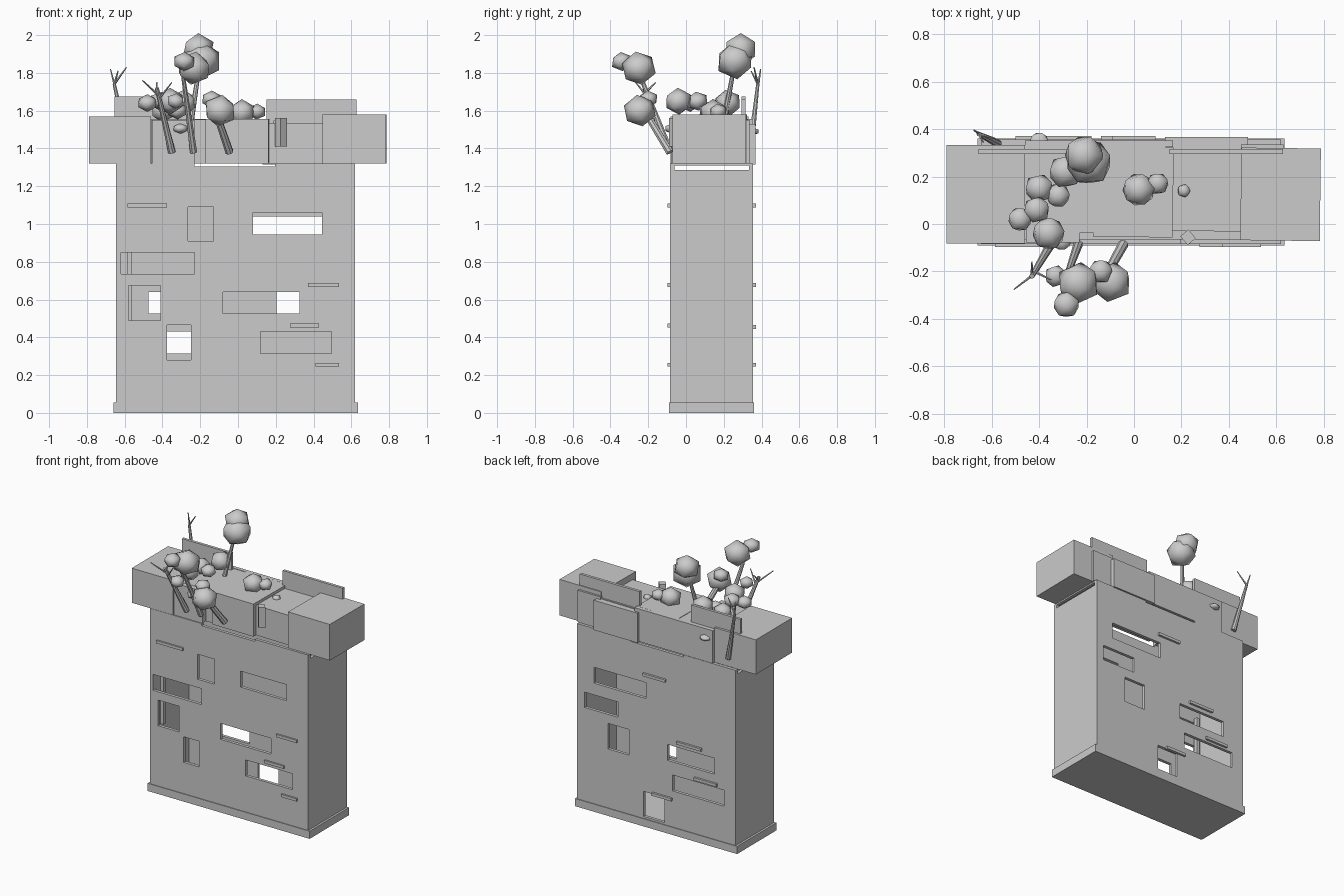
import bpy, bmesh, math
from mathutils import Vector

grey = bpy.data.materials.new("plain_grey")
grey.diffuse_color = (0.6, 0.6, 0.6, 1)


def finish(name, bm, smooth=False):
    mesh = bpy.data.meshes.new(name)
    bm.to_mesh(mesh)
    bm.free()
    for p in mesh.polygons:
        p.use_smooth = smooth
    mesh.materials.append(grey)
    ob = bpy.data.objects.new(name, mesh)
    bpy.context.collection.objects.link(ob)
    return ob


def box(name, x0, x1, y0, y1, z0, z1, turn=0):
    bm = bmesh.new()
    bmesh.ops.create_cube(bm, size=1)
    bmesh.ops.scale(bm, vec=(x1 - x0, y1 - y0, z1 - z0), verts=bm.verts)
    ob = finish(name, bm)
    ob.location = ((x0 + x1) / 2, (y0 + y1) / 2, (z0 + z1) / 2)
    ob.rotation_euler.z = math.radians(turn)
    return ob


def wall(name, place, u0, u1, z0, z1, holes, inward):
    """Sheet with rectangular holes (u0, u1, z0, z1), thickened inward."""
    us = sorted({u0, u1} | {v for h in holes for v in h[:2]})
    zs = sorted({z0, z1} | {v for h in holes for v in h[2:]})
    bm = bmesh.new()
    for a, b in zip(us, us[1:]):
        for c, d in zip(zs, zs[1:]):
            u, z = (a + b) / 2, (c + d) / 2
            if any(h[0] < u < h[1] and h[2] < z < h[3] for h in holes):
                continue
            bm.faces.new([bm.verts.new(place(p, q)) for p, q in ((a, c), (b, c), (b, d), (a, d))])
    bmesh.ops.remove_doubles(bm, verts=bm.verts, dist=1e-5)
    # thicken by extruding the sheet
    ext = bmesh.ops.extrude_face_region(bm, geom=bm.faces[:], use_keep_orig=True)
    moved = [g for g in ext["geom"] if isinstance(g, bmesh.types.BMVert)]
    bmesh.ops.translate(bm, verts=moved, vec=inward)
    bmesh.ops.recalc_face_normals(bm, faces=bm.faces)
    bmesh.ops.dissolve_limit(bm, angle_limit=0.01, verts=bm.verts, edges=bm.edges)
    return finish(name, bm)


def limb(name, a, b, r0, r1, sides=8):
    a, b = Vector(a), Vector(b)
    bm = bmesh.new()
    bmesh.ops.create_cone(bm, cap_ends=True, segments=sides, radius1=r0, radius2=r1, depth=(b - a).length)
    ob = finish(name, bm)
    ob.location = (a + b) / 2
    ob.rotation_mode = 'QUATERNION'
    ob.rotation_quaternion = (b - a).to_track_quat('Z', 'Y')
    return ob


def ball(name, x, y, z, r, squash=1.0, tilt=0):
    bm = bmesh.new()
    bmesh.ops.create_icosphere(bm, subdivisions=1, radius=r)
    ob = finish(name, bm, True)
    ob.location = (x, y, z)
    ob.scale.z = squash
    ob.rotation_euler = (math.radians(tilt), 0, math.radians(tilt * 3))
    return ob


# hollow tower: four walls with window openings
XL, XR, YF, YB, TOP, T = -0.645, 0.62, -0.085, 0.355, 1.32, 0.022
slot = (-0.23, 0.195, 1.305, TOP)
front_windows = [(-0.265, -0.13, 0.91, 1.09), (0.08, 0.445, 0.945, 1.06),
                 (-0.62, -0.23, 0.735, 0.85), (-0.58, -0.41, 0.49, 0.675),
                 (-0.08, 0.325, 0.525, 0.64), (-0.375, -0.25, 0.28, 0.465),
                 (0.12, 0.495, 0.315, 0.43)]
back_windows = [(0.07, 0.485, 0.925, 1.04), (0.296, 0.56, 0.73, 0.84),
                (0.205, 0.375, 0.48, 0.665), (-0.475, -0.1, 0.525, 0.64),
                (-0.55, -0.14, 0.315, 0.43), (-0.075, 0.09, 0.07, 0.25)]
wall("front_wall", lambda u, z: (u, YF, z), XL, XR, 0.0, TOP, front_windows + [slot], (0, T, 0))
wall("back_wall", lambda u, z: (u, YB, z), XL, XR, 0.0, TOP, back_windows + [slot], (0, -T, 0))
side_slot = (-0.06, 0.335, 1.287, 1.31)
for nm, x, d in (("left_wall", XL, T), ("right_wall", XR, -T)):
    wall(nm, lambda u, z, x=x: (x, u, z), YF, YB, 0.0, TOP, [side_slot], (d, 0, 0))
box("plinth", -0.66, 0.635, -0.09, 0.36, 0, 0.055)
box("window_post", -0.585, -0.56, -0.05, -0.02, 0.49, 0.87)

# thin ledges on both faces
for x0, x1, z in ((-0.585, -0.375, 1.098), (0.37, 0.535, 0.677), (0.275, 0.43, 0.463), (0.41, 0.535, 0.255)):
    box("front_ledge", x0, x1, -0.097, -0.08, z - 0.01, z + 0.01)
for x0, x1, z in ((-0.09, 0.09, 1.098), (-0.376, -0.18, 0.677), (-0.5, -0.32, 0.455), (-0.14, 0.02, 0.255)):
    box("back_ledge", x0, x1, 0.35, 0.37, z - 0.01, z + 0.01)

# stacked blocks of the crown
box("left_block", -0.79, -0.46, -0.083, 0.332, 1.32, 1.57)
box("right_block", 0.45, 0.785, -0.07, 0.32, 1.32, 1.58, -0.7)
box("middle_left_block", -0.46, -0.16, -0.04, 0.33, 1.32, 1.552, 1.5)
box("middle_block", -0.17, 0.165, -0.055, 0.325, 1.32, 1.555, -0.7)
box("middle_right_block", 0.16, 0.455, -0.03, 0.325, 1.32, 1.535, -1)
box("front_panel", -0.455, -0.23, -0.078, -0.03, 1.32, 1.55)
box("turned_plate", 0.205, 0.25, -0.08, -0.032, 1.41, 1.56, 40)

# parapet panels along the back
box("tall_left_panel", -0.655, -0.26, 0.295, 0.315, 1.32, 1.675)
box("tall_right_panel", 0.15, 0.628, 0.295, 0.315, 1.5, 1.66)
box("back_panel_left", -0.46, 0.165, 0.325, 0.352, 1.32, 1.555)
box("back_panel_right", 0.13, 0.48, 0.32, 0.367, 1.315, 1.53)
box("back_strip", 0.45, 0.63, 0.315, 0.335, 1.32, 1.55)

# tree trunks and twigs
limb("front_left_trunk", (-0.35, -0.085, 1.38), (-0.43, -0.22, 1.72), 0.02, 0.011)
limb("front_middle_trunk", (-0.235, -0.085, 1.38), (-0.29, -0.24, 1.78), 0.02, 0.011)
limb("front_right_trunk", (-0.045, -0.085, 1.38), (-0.12, -0.22, 1.6), 0.022, 0.018)
limb("back_tree_trunk", (-0.25, 0.2, 1.54), (-0.2, 0.26, 1.86), 0.016, 0.01)
limb("bare_trunk", (-0.575, 0.34, 1.38), (-0.655, 0.38, 1.74), 0.018, 0.009)
for a, b in (((-0.42, -0.21, 1.68), (-0.505, -0.275, 1.76)),
             ((-0.42, -0.2, 1.66), (-0.35, -0.235, 1.75)),
             ((-0.43, -0.21, 1.70), (-0.43, -0.16, 1.75)),
             ((-0.65, 0.38, 1.72), (-0.675, 0.395, 1.82)),
             ((-0.655, 0.38, 1.74), (-0.59, 0.36, 1.83)),
             ((-0.655, 0.38, 1.74), (-0.635, 0.345, 1.81))):
    limb("twig", a, b, 0.007, 0.003, 6)

# foliage clumps: x, y, z, radius
foliage = [(-0.21, 0.29, 1.925, 0.09), (-0.19, 0.26, 1.865, 0.105),
           (-0.235, -0.25, 1.825, 0.095), (-0.285, -0.34, 1.86, 0.06),
           (-0.095, -0.245, 1.6, 0.09), (-0.14, -0.2, 1.66, 0.055), (-0.33, -0.22, 1.65, 0.05),
           (-0.48, 0.02, 1.64, 0.055), (-0.41, 0.06, 1.65, 0.06), (-0.36, -0.04, 1.65, 0.075),
           (-0.4, 0.15, 1.6, 0.065), (-0.32, 0.12, 1.6, 0.055), (-0.29, 0.22, 1.64, 0.075),
           (0.02, 0.145, 1.59, 0.075), (0.1, 0.17, 1.595, 0.05), (0.21, 0.14, 1.535, 0.03)]
for i, (x, y, z, r) in enumerate(foliage):
    ball("foliage", x, y, z, r, 0.95 if r > 0.06 else 0.85, (i * 7) % 15)
ball("front_sprout", -0.305, -0.07, 1.505, 0.045, 0.65)
ball("back_sprout", -0.4, 0.345, 1.49, 0.045, 0.5)
